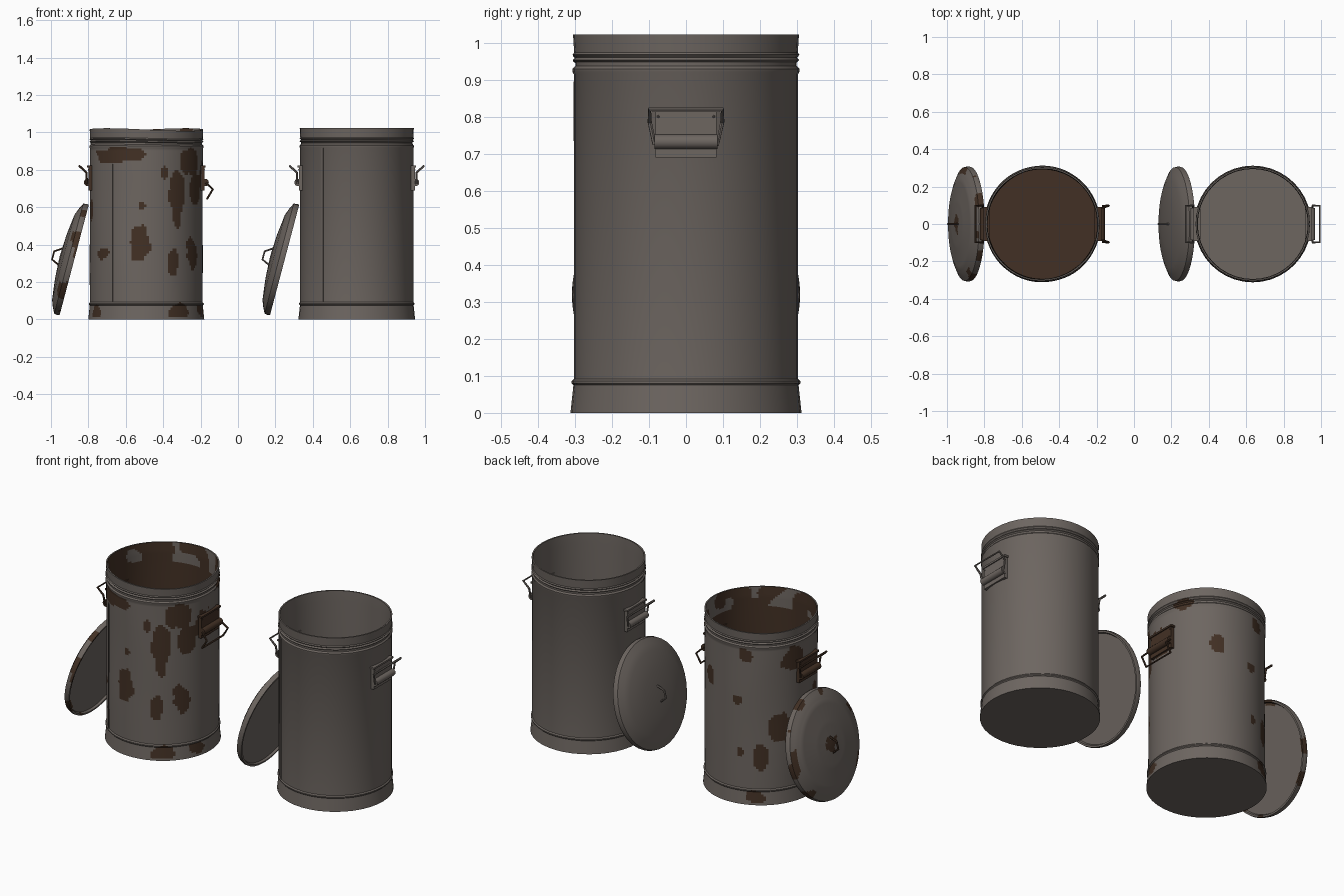
import bpy, bmesh, math
from mathutils import Vector, Matrix, noise

cube = bpy.data.objects.get("Cube")
if cube:
    bpy.data.objects.remove(cube, do_unlink=True)


def material(name, colour):
    mat = bpy.data.materials.new(name)
    mat.use_nodes = True
    mat.diffuse_color = (*colour, 1)
    mat.node_tree.nodes["Principled BSDF"].inputs["Base Color"].default_value = (*colour, 1)
    return mat


STEEL = material("dull steel", (0.153, 0.132, 0.118))
RUST = material("dark rust", (0.055, 0.03, 0.018))


def finish(obj, mats, matrix):
    """Assign materials, place the part and smooth it."""
    for mat in mats:
        obj.data.materials.append(mat)
    obj.matrix_world = matrix
    bpy.ops.object.select_all(action="DESELECT")
    bpy.context.view_layer.objects.active = obj
    obj.select_set(True)
    bpy.ops.object.shade_smooth_by_angle(angle=math.radians(32))


def from_bmesh(name, bm, mats, matrix):
    mesh = bpy.data.meshes.new(name)
    bm.to_mesh(mesh)
    bm.free()
    obj = bpy.data.objects.new(name, mesh)
    bpy.context.collection.objects.link(obj)
    finish(obj, mats, matrix)


def lathe(name, profile, matrix, steps, spacing=0, shape=None, rule=None):
    """Spin an (r, z) profile; spacing adds rings so the paint rule can follow patches."""
    points = []
    for (r0, z0), (r1, z1) in zip(profile, profile[1:]):
        n = max(1, round(math.hypot(r1 - r0, z1 - z0) / spacing)) if spacing else 1
        points += [(r0 + (r1 - r0) * i / n, z0 + (z1 - z0) * i / n) for i in range(n)]
    points.append(profile[-1])
    bm = bmesh.new()
    verts = [bm.verts.new((r, 0, z)) for r, z in points]
    edges = [bm.edges.new(pair) for pair in zip(verts, verts[1:])]
    bmesh.ops.spin(bm, geom=verts + edges, cent=(0, 0, 0), axis=(0, 0, 1),
                   angle=math.tau, steps=steps, use_merge=True)
    bmesh.ops.remove_doubles(bm, verts=bm.verts, dist=0.0001)
    bmesh.ops.recalc_face_normals(bm, faces=bm.faces)
    if rule:
        for face in bm.faces:
            face.material_index = int(rule(face.calc_center_median()))
    if shape:
        for v in bm.verts:
            v.co = shape(v.co)
    from_bmesh(name, bm, [STEEL, RUST] if rule else [STEEL], matrix)


def box(name, low, high, mat, matrix):
    low, high = Vector(low), Vector(high)
    bm = bmesh.new()
    bmesh.ops.create_cube(bm, size=1, matrix=Matrix.Translation((low + high) / 2)
                          @ Matrix.Diagonal((*(high - low), 1)))
    from_bmesh(name, bm, [mat], matrix)


def wire(name, points, radius, mat, matrix):
    curve = bpy.data.curves.new(name, "CURVE")
    curve.dimensions = "3D"
    curve.bevel_depth = radius
    curve.bevel_resolution = 1
    curve.use_fill_caps = True
    spline = curve.splines.new("POLY")
    spline.points.add(len(points) - 1)
    for p, co in zip(spline.points, points):
        p.co = (*co, 1)
    obj = bpy.data.objects.new(name, curve)
    bpy.context.collection.objects.link(obj)
    bpy.ops.object.select_all(action="DESELECT")
    bpy.context.view_layer.objects.active = obj
    obj.select_set(True)
    bpy.ops.object.convert(target="MESH")
    finish(bpy.context.object, [mat], matrix)


# Rust patches on the wall: degrees round from the front, height, half width, half height
PATCHES = [
    (-7, .41, .055, .1), (-33, .88, .15, .04), (19, .78, .02, .04), (33, .66, .045, .16),
    (52, .84, .09, .07), (60, .7, .06, .08), (28, .3, .035, .08), (54, .35, .05, .08),
    (-50, .35, .05, .03), (-75, .58, .03, .05), (-4, .61, .015, .025), (85, .76, .09, .09),
    (-62, .04, .05, .04), (33, .04, .06, .05), (72, .05, .05, .03), (190, .61, .025, .03),
    (215, .28, .045, .07), (236, .44, .07, .09), (193, .31, .02, .03), (198, .88, .05, .04),
    (250, .84, .08, .07), (152, .7, .035, .06), (210, .04, .06, .04), (120, .94, .06, .03),
]


def speckle(co, scale):
    return noise.noise(co * scale + Vector((3.1, 7.7, 1.3)))


def can_rust(co):
    r = math.hypot(co.x, co.y)
    if r < 0.298 and co.z > 0.01:                       # inside
        return co.z < 0.9 or speckle(co, 9) > -0.1
    if co.z < 0.01:                                     # underside
        return False
    around = math.degrees(math.atan2(co.x, -co.y))
    for angle, z, w, h in PATCHES:
        off = math.radians((around - angle + 180) % 360 - 180) * 0.3
        if (off / w) ** 2 + ((co.z - z) / h) ** 2 + 0.9 * speckle(co, 16) < 1:
            return True
    return False


def lid_rust(co):
    r = math.hypot(co.x, co.y)
    if r < 0.2:
        return co.z > 0.04 and r + 0.03 * speckle(co, 30) < 0.045
    return r > 0.275 and speckle(co, 11) > 0.18


def battered(co):
    """Slight dents, strongest at the rim."""
    top = max(0, (co.z - 0.9) / 0.12)
    push = 0.997 + 0.01 * speckle(Vector((co.x, co.y, co.z * 0.5)), 5)
    around = math.atan2(co.x, -co.y)
    return Vector((co.x * push, co.y * push, co.z - top * 0.007 * (1 + math.sin(2 * around))))


CAN = [(0, 0), (.312, 0), (.304, .075), (.309, .08), (.309, .086), (.303, .092), (.303, .915),
       (.306, .921), (.306, .929), (.299, .937), (.299, .947), (.306, .953), (.299, .96),
       (.306, .967), (.302, .973), (.305, 1.022), (.297, 1.022), (.294, .96), (.294, .03), (0, .03)]
LID = [(0, .012), (.29, .012), (.295, 0), (.305, 0), (.308, .012), (.304, .03), (.27, .047),
       (.235, .06), (.12, .074), (0, .08)]


def side_handle(name, matrix, mat, drooped):
    box(name + "_plate", (.28, -.083, .69), (.31, .083, .82), mat, matrix)
    # Rolled sleeve holding the wire
    bm = bmesh.new()
    bmesh.ops.create_cone(bm, cap_ends=True, segments=12, radius1=.02, radius2=.02, depth=.17,
                          matrix=Matrix.Translation((.314, 0, .732)) @ Matrix.Rotation(math.pi / 2, 4, "X"))
    from_bmesh(name + "_sleeve", bm, [mat], matrix)
    # Swinging wire bail
    arm = [(.318, .732), (.355, .695), (.325, .645)] if drooped else [(.318, .725), (.32, .785), (.358, .82)]
    path = [(arm[0][0], -.085, arm[0][1])] + [(r, -.098, z) for r, z in arm[1:]]
    path += [(x, -y, z) for x, y, z in reversed(path)]
    wire(name + "_bail", path + path[:1], .006, mat, matrix)
    # Upper lip and rivets
    box(name + "_lip", (.29, -.09, .812), (.316, .09, .822), mat, matrix)
    for y in (-.075, .075):
        bm = bmesh.new()
        bmesh.ops.create_icosphere(bm, subdivisions=1, radius=.004, matrix=Matrix.Translation((.31, y, .8)))
        from_bmesh(name + "_rivet", bm, [mat], matrix)


def dustbin(prefix, x, rusty):
    place = Matrix.Translation((x, 0, 0))
    metal = RUST if rusty else STEEL
    paint = dict(steps=144, spacing=.013) if rusty else dict(steps=40)
    lathe(prefix + "_can", CAN, place, shape=battered if rusty else None,
          rule=can_rust if rusty else None, **paint)

    # Vertical wall seam, broken by the rust patch near the top
    turn = Matrix.Rotation(math.radians(-37), 4, "Z")
    box(prefix + "_seam", (-.004, -.306, .092), (.004, -.298, .83 if rusty else .915), STEEL, place @ turn)

    # Handles on both sides
    side_handle(prefix + "_left_handle", place, metal, rusty)
    side_handle(prefix + "_right_handle", place @ Matrix.Rotation(math.pi, 4, "Z"), metal, False)

    # Domed lid leaning against the can
    lean = Matrix.Translation((x - .386, 0, .317)) @ Matrix.Rotation(math.radians(-75.2), 4, "Y")
    lathe(prefix + "_lid", LID, lean, rule=lid_rust if rusty else None, **paint)
    grip = [(-.048, 0, .07), (-.027, 0, .115), (.018, 0, .115), (.047, 0, .072)]
    wire(prefix + "_lid_grip", grip, .006, metal, lean)


dustbin("rusty", -.49, True)
dustbin("clean", .635, False)
